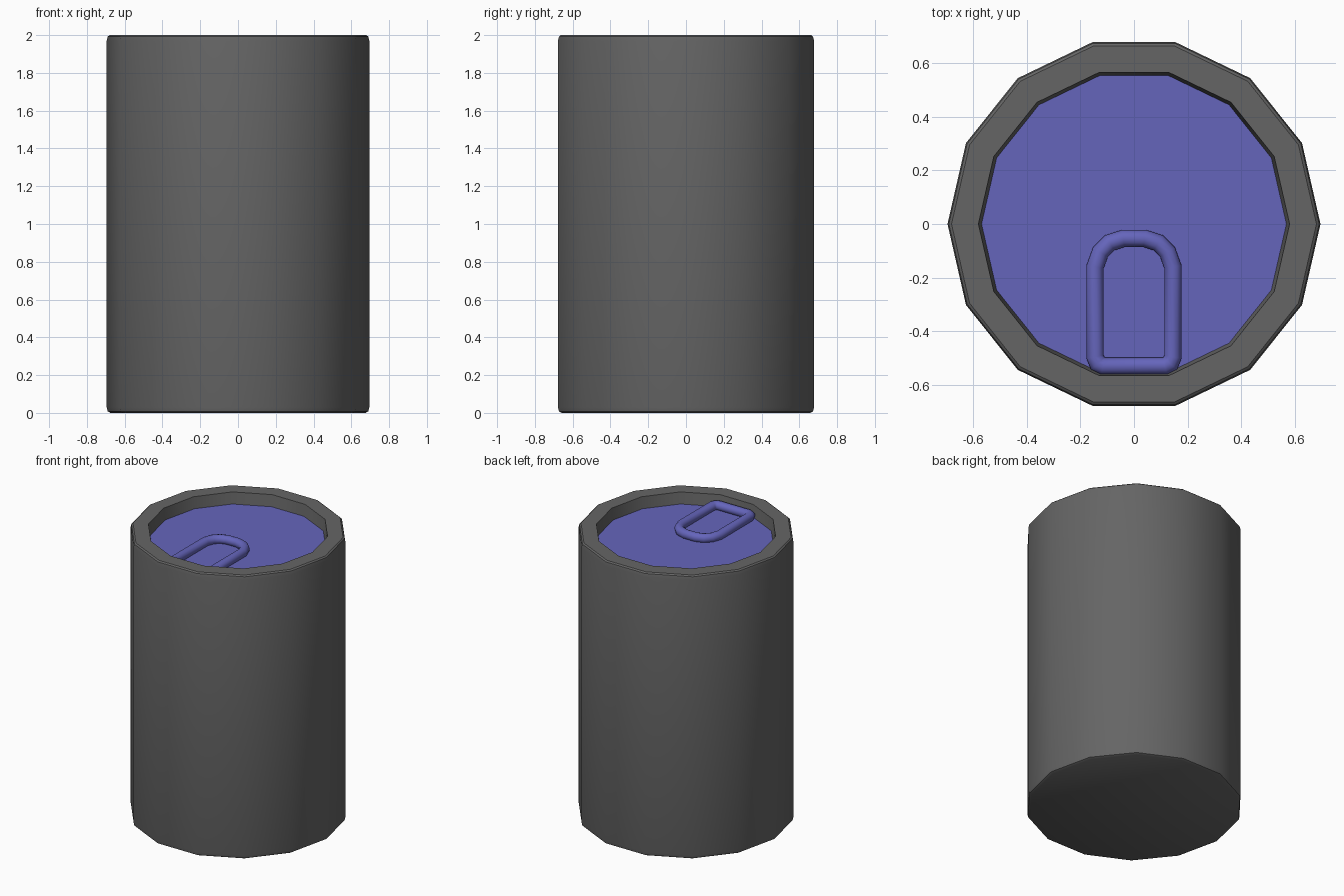
import bpy, bmesh, math
from mathutils import Vector

cube = bpy.data.objects.get("Cube")
if cube:
    bpy.data.objects.remove(cube, do_unlink=True)

SIDES = 14


def material(name, color):
    mat = bpy.data.materials.new(name)
    mat.use_nodes = True
    mat.diffuse_color = (*color, 1)
    mat.node_tree.nodes["Principled BSDF"].inputs["Base Color"].default_value = (*color, 1)
    return mat


def finish(name, bm, mat, angle=35):
    bmesh.ops.recalc_face_normals(bm, faces=bm.faces)
    mesh = bpy.data.meshes.new(name)
    bm.to_mesh(mesh)
    bm.free()
    mesh.materials.append(mat)
    obj = bpy.data.objects.new(name, mesh)
    bpy.context.collection.objects.link(obj)
    bpy.ops.object.select_all(action="DESELECT")
    obj.select_set(True)
    bpy.context.view_layer.objects.active = obj
    bpy.ops.object.shade_smooth_by_angle(angle=math.radians(angle))
    return obj


def ring(bm, radius, z):
    step = math.tau / SIDES
    return [bm.verts.new((radius * math.cos(i * step), radius * math.sin(i * step), z))
            for i in range(SIDES)]


def bridge(bm, a, b):
    for i in range(len(a)):
        j = (i + 1) % len(a)
        bm.faces.new((a[i], a[j], b[j], b[i]))


grey = material("dark grey metal", (0.13, 0.13, 0.13))
blue = material("blue lid", (0.13, 0.13, 0.5))

# Can body: outer wall with softened ends, raised rim and recess
profile = [(0.675, 0), (0.69, 0.008), (0.695, 0.03), (0.695, 1.97), (0.69, 1.992),
           (0.68, 2), (0.58, 2), (0.567, 1.91)]
bm = bmesh.new()
rings = [ring(bm, r, z) for r, z in profile]
for a, b in zip(rings, rings[1:]):
    bridge(bm, a, b)
bm.faces.new(rings[0])
bm.faces.new(rings[-1])
finish("can_body", bm, grey)

# Lid: flat disc in the recess
bm = bmesh.new()
low, high = ring(bm, 0.568, 1.905), ring(bm, 0.568, 1.92)
bridge(bm, low, high)
bm.faces.new(low)
bm.faces.new(high)
finish("lid", bm, blue)

# Pull tab: round tube swept along a closed loop, arched at the inner end
half = [(0.115, -0.53), (0.135, -0.52), (0.145, -0.495), (0.145, -0.16),
        (0.125, -0.105), (0.09, -0.07), (0.04, -0.054)]
path = [Vector((x, y, 1.94)) for x, y in half]
path += [Vector((-p.x, p.y, p.z)) for p in reversed(path)]
bm = bmesh.new()
loops = []
for i, p in enumerate(path):
    before = (p - path[i - 1]).normalized()
    after = (path[(i + 1) % len(path)] - p).normalized()
    tangent = (before + after).normalized()
    side = Vector((tangent.y, -tangent.x, 0)) / tangent.dot(after)
    loops.append([bm.verts.new(p + 0.032 * (side * math.cos(a) + Vector((0, 0, math.sin(a)))))
                  for a in (k * math.tau / 12 for k in range(12))])
for i, loop in enumerate(loops):
    bridge(bm, loop, loops[(i + 1) % len(loops)])
finish("pull_tab", bm, blue, 60)
